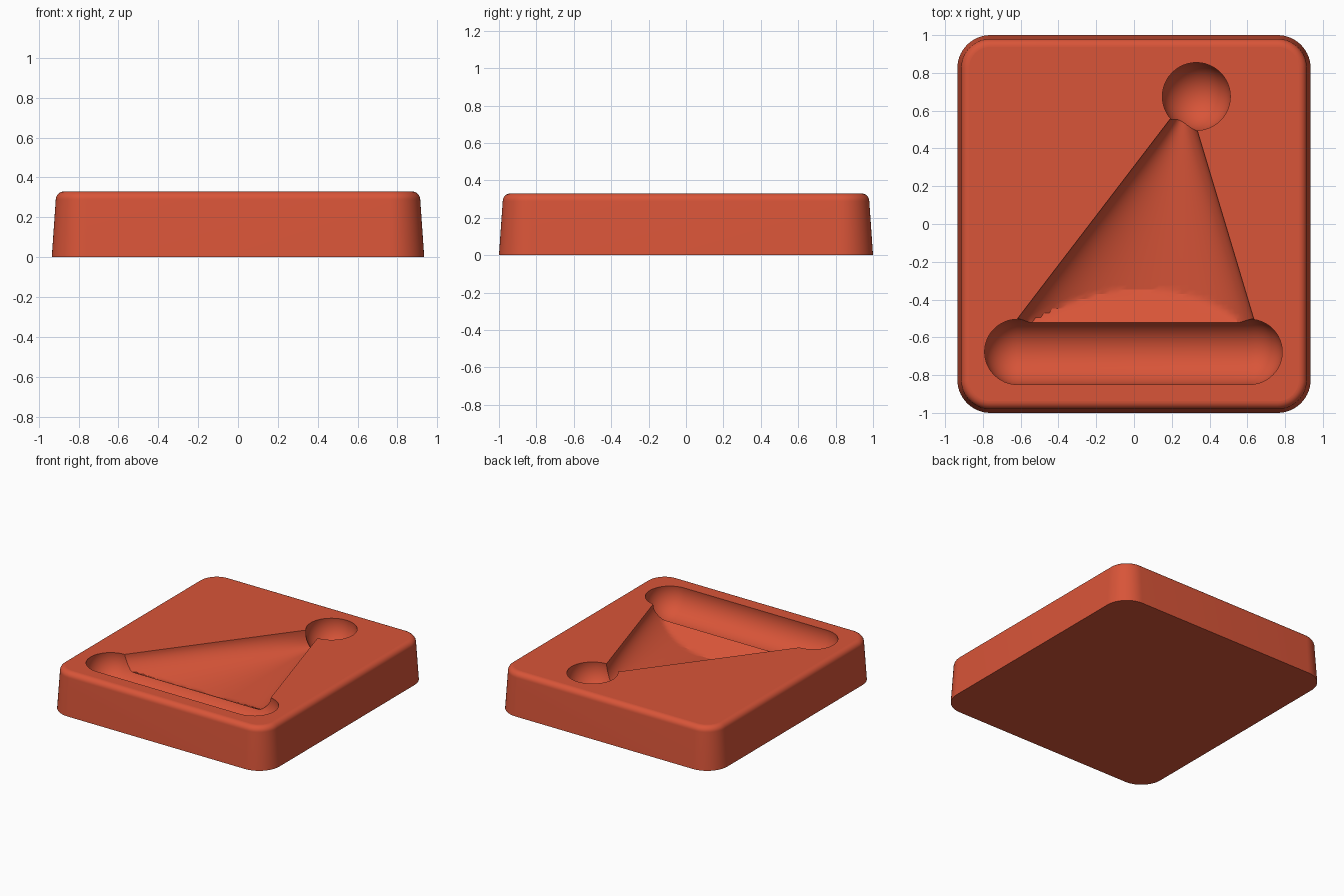
import bpy, bmesh, math
from mathutils import Vector

old = bpy.data.objects.get("Cube")
if old:
    bpy.data.objects.remove(old, do_unlink=True)

TOP = 0.33          # height of the top face
SINK = 0.027        # depth of the round pocket centres below the top

clay = bpy.data.materials.new("clay_red")
clay.use_nodes = True
clay.diffuse_color = (0.69, 0.09, 0.04, 1)
clay.node_tree.nodes["Principled BSDF"].inputs["Base Color"].default_value = clay.diffuse_color


def loft(name, rings):
    """Closed solid through equal-length rings of points."""
    bm = bmesh.new()
    loops = [[bm.verts.new(p) for p in ring] for ring in rings]
    for a, b in zip(loops, loops[1:]):
        for i in range(len(a)):
            j = (i + 1) % len(a)
            bm.faces.new((a[i], a[j], b[j], b[i]))
    bm.faces.new(loops[0][::-1])
    bm.faces.new(loops[-1])
    bmesh.ops.recalc_face_normals(bm, faces=bm.faces[:])
    mesh = bpy.data.meshes.new(name)
    bm.to_mesh(mesh)
    bm.free()
    mesh.materials.append(clay)
    obj = bpy.data.objects.new(name, mesh)
    bpy.context.collection.objects.link(obj)
    return obj


def rounded_rect(inset, z, hx=0.935, hy=1.0, radius=0.175, steps=14):
    r = radius - inset
    ring = []
    for k, (sx, sy) in enumerate([(1, 1), (-1, 1), (-1, -1), (1, -1)]):
        for i in range(steps + 1):
            a = math.pi / 2 * (k + i / steps)
            ring.append(Vector((sx * (hx - radius) + r * math.cos(a),
                                sy * (hy - radius) + r * math.sin(a), z)))
    return ring


def round_pocket(name, x0, x1, y, radius, steps=48):
    """Ball, or capsule lying along x, used as a cutter."""
    bm = bmesh.new()
    bmesh.ops.create_uvsphere(bm, u_segments=steps, v_segments=steps // 2, radius=radius)
    for v in bm.verts:
        v.co = Vector((v.co.z, v.co.x, v.co.y))
    if x1 > x0:
        # split at the middle ring and pull the halves apart
        middle = [e for e in bm.edges if all(abs(v.co.x) < 1e-5 for v in e.verts)]
        bmesh.ops.split_edges(bm, edges=middle)
        right = {v for f in bm.faces if f.calc_center_median().x > 0 for v in f.verts}
        for v in bm.verts:
            v.co.x += (x1 - x0) if v in right else 0
        rims = [e for e in bm.edges if e.is_boundary]
        bmesh.ops.bridge_loops(bm, edges=rims)
    bmesh.ops.translate(bm, verts=bm.verts[:], vec=(x0, y, TOP - SINK))
    bmesh.ops.recalc_face_normals(bm, faces=bm.faces[:])
    mesh = bpy.data.meshes.new(name)
    bm.to_mesh(mesh)
    bm.free()
    mesh.materials.append(clay)
    obj = bpy.data.objects.new(name, mesh)
    bpy.context.collection.objects.link(obj)
    return obj


def scoop_section(y, steps=40):
    """Half-ellipse trough section, limited by the front ramp."""
    t = (y + 0.505) / 1.0
    left = -0.62 + 0.765 * t
    right = 0.635 - 0.30 * t
    mid, half = (left + right) / 2, (right - left) / 2
    depth = 0.205 - 0.08 * (y + 0.35) / 0.9
    ramp = 0.11 + 0.55 * (y + 0.52)
    ring = [Vector((left, y, TOP + 0.1))]
    for i in range(steps + 1):
        a = math.pi * i / steps
        ring.append(Vector((mid - half * math.cos(a), y,
                            TOP - min(depth * math.sin(a), ramp))))
    ring.append(Vector((right, y, TOP + 0.1)))
    return ring


# Block with drafted sides and a rounded top edge
draft, fillet = 0.02, 0.042
profile = [(0, 0), (draft, TOP - fillet)]
for i in range(1, 9):
    a = math.pi / 2 * i / 8
    profile.append((draft + fillet * (1 - math.cos(a)), TOP - fillet * (1 - math.sin(a))))
block = loft("tray_block", [rounded_rect(d, z) for d, z in profile])

# Cutters: ball pocket, long pocket and the tapering scoop joining them
front, back, count = -0.57, 0.62, 48
stations = [front + (back - front) * i / count for i in range(count + 1)]
cutters = [
    loft("scoop_cutter", [scoop_section(y) for y in stations]),
    round_pocket("ball_pocket_cutter", 0.33, 0.33, 0.675, 0.182),
    round_pocket("long_pocket_cutter", -0.618, 0.612, -0.677, 0.175),
]

bpy.context.view_layer.objects.active = block
for cutter in cutters:
    cutter.hide_render = True
    mod = block.modifiers.new(cutter.name, "BOOLEAN")
    mod.operation = "DIFFERENCE"
    mod.solver = "EXACT"
    mod.object = cutter
    bpy.ops.object.modifier_apply(modifier=mod.name)
for cutter in cutters:
    bpy.data.objects.remove(cutter, do_unlink=True)

# Smooth shading, with the flat top and base kept flat
bpy.ops.object.select_all(action="DESELECT")
block.select_set(True)
bpy.ops.object.shade_smooth_by_angle(angle=math.radians(25))
for face in block.data.polygons:
    if abs(face.normal.z) > 0.999 and (face.center.z > TOP - 0.001 or face.center.z < 0.001):
        face.use_smooth = False
